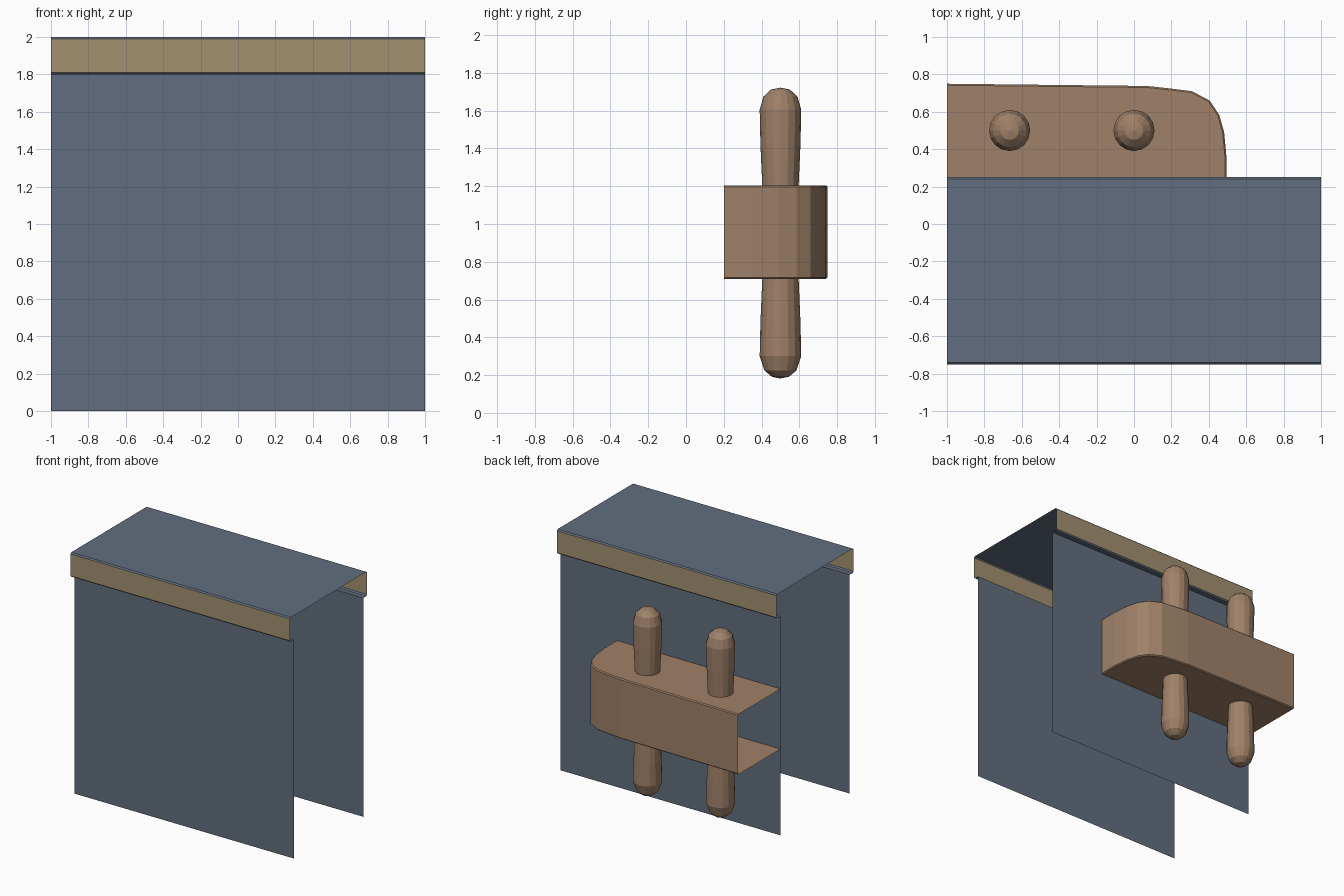
import bpy, bmesh, math

if "Cube" in bpy.data.objects:
    bpy.data.objects.remove(bpy.data.objects["Cube"])


def material(name, rgb):
    m = bpy.data.materials.new(name)
    m.diffuse_color = (*rgb, 1)
    m.use_nodes = True
    m.node_tree.nodes["Principled BSDF"].inputs["Base Color"].default_value = m.diffuse_color
    return m


BLUE = material("blue_plaster", (0.12, 0.155, 0.21))
TAN = material("tan_trim", (0.36, 0.28, 0.16))
BROWN = material("brown_wood", (0.35, 0.22, 0.14))


def finish(bm, name, mat):
    mesh = bpy.data.meshes.new(name)
    bm.to_mesh(mesh)
    bm.free()
    mesh.materials.append(mat)
    ob = bpy.data.objects.new(name, mesh)
    bpy.context.collection.objects.link(ob)
    return ob


def strip(name, profile, mat, flip=False):
    """Sweep an open (y, z) profile along the full tile width."""
    bm = bmesh.new()
    rows = [[bm.verts.new((x, y, z)) for x in (-1, 1)] for y, z in profile]
    for a, b in zip(rows, rows[1:]):
        f = bm.faces.new((a[0], a[1], b[1], b[0]))
        if flip:
            f.normal_flip()
    return finish(bm, name, mat)


# Wall shell: both sides mirror about the wall's own centre line
MID = -0.25
for side, s in (("front", -1), ("back", 1)):
    def prof(points):
        return [(MID + s * d, z) for d, z in points]
    back = s > 0
    strip(side + "_wall", prof([(0.45, 0), (0.45, 1.8)]), BLUE, back)
    strip(side + "_trim_underside", prof([(0.45, 1.8), (0.49, 1.8), (0.5, 1.81)]), BLUE, back)
    strip(side + "_trim", prof([(0.5, 1.81), (0.5, 1.99)]), TAN, back)

# Wall top with small edge bevels
strip("wall_top", [(-0.75, 1.99), (-0.74, 2), (0.24, 2), (0.25, 1.99)], BLUE)

# Pin rail: hollow ledge, open at the tile seam and against the wall
outline = [(0.495, 0.2), (0.495, 0.35), (0.482, 0.49), (0.455, 0.585), (0.405, 0.66),
           (0.31, 0.71), (0.2, 0.724), (0.07, 0.738), (-1, 0.75)]
Z0, Z1 = 0.71, 1.205
bm = bmesh.new()
low = [bm.verts.new((x, y, Z0)) for x, y in outline]
high = [bm.verts.new((x, y, Z1)) for x, y in outline]
for i in range(len(outline) - 1):
    bm.faces.new((low[i], low[i + 1], high[i + 1], high[i]))
bm.faces.new(high + [bm.verts.new((-1, 0.2, Z1))])
bm.faces.new([bm.verts.new((-1, 0.2, Z0))] + low[::-1])
bm.normal_update()
rim = [e for e in bm.edges if len(e.link_faces) == 2
       and abs(e.verts[0].co.z - e.verts[1].co.z) < 1e-5]
bmesh.ops.bevel(bm, geom=rim, offset=0.008, segments=1, affect='EDGES')
finish(bm, "pin_rail", BROWN)


# Pins: rounded, flared ends above and below the rail
def pin_end(name, x, y, rings, tip):
    n = 16
    bm = bmesh.new()
    loops = [[bm.verts.new((x + r * math.cos(2 * math.pi * i / n),
                            y + r * math.sin(2 * math.pi * i / n), z))
              for i in range(n)] for r, z in rings]
    for a, b in zip(loops, loops[1:]):
        for i in range(n):
            j = (i + 1) % n
            bm.faces.new((a[i], a[j], b[j], b[i]))
    top = bm.verts.new((x, y, tip))
    for i in range(n):
        bm.faces.new((loops[-1][i], loops[-1][(i + 1) % n], top))
    if tip < rings[0][1]:
        bmesh.ops.reverse_faces(bm, faces=bm.faces[:])
    finish(bm, name, BROWN)


upper = [(0.096, 1.2), (0.106, 1.42), (0.11, 1.605), (0.09, 1.675), (0.05, 1.712)]
lower = [(0.096, 0.715), (0.106, 0.48), (0.11, 0.3), (0.085, 0.225), (0.045, 0.191)]
for i, x in enumerate((-0.665, 0.0), 1):
    pin_end(f"pin_{i}_upper", x, 0.5, upper, 1.722)
    pin_end(f"pin_{i}_lower", x, 0.5, lower, 0.182)
